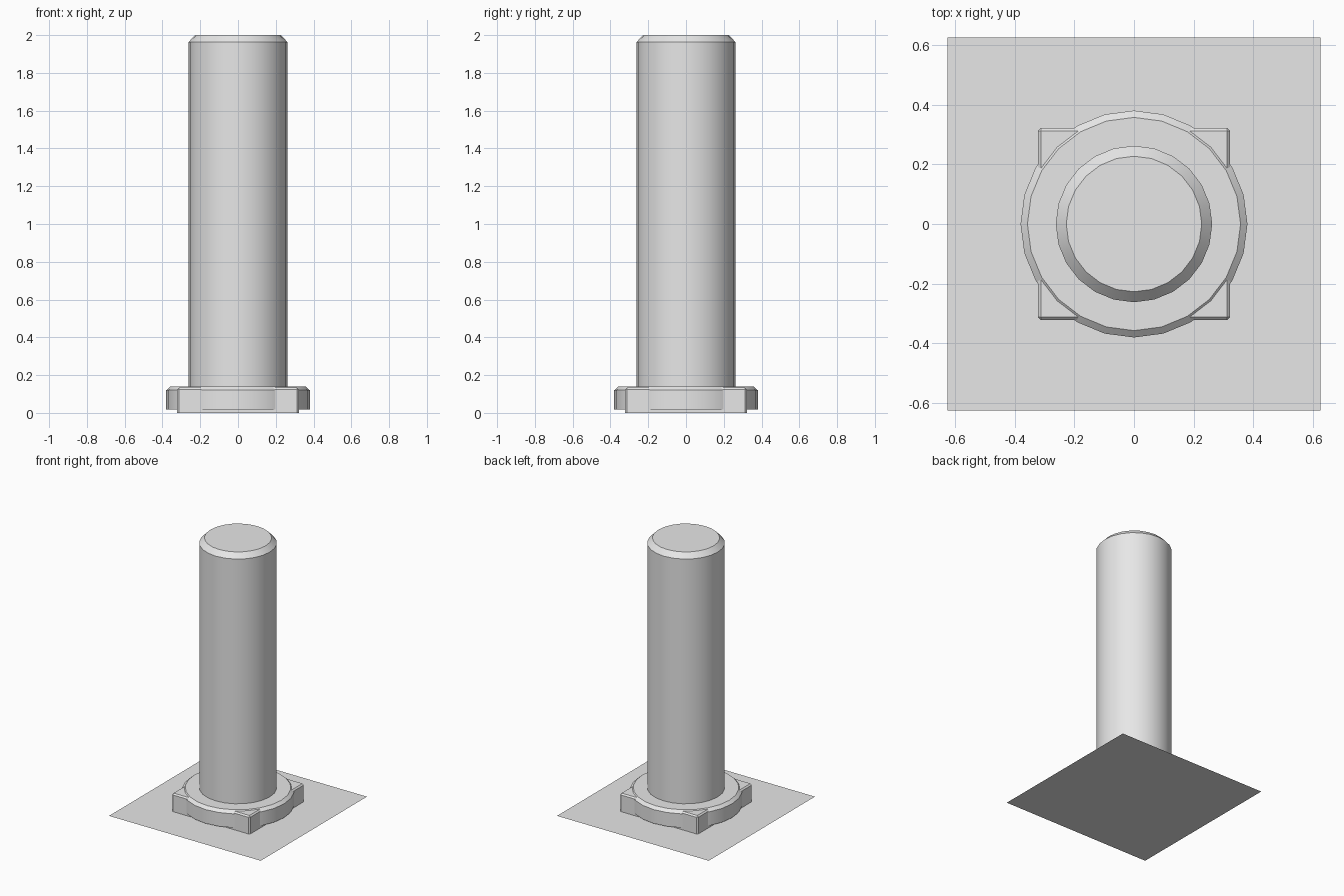
import bpy, bmesh, math

if "Cube" in bpy.data.objects:
    bpy.data.objects.remove(bpy.data.objects["Cube"])

grey = bpy.data.materials.new("plain_grey")
grey.diffuse_color = (0.8, 0.8, 0.8, 1)
grey.use_nodes = True
grey.node_tree.nodes["Principled BSDF"].inputs["Base Color"].default_value = grey.diffuse_color


def finish(name, bm, smooth=False):
    bmesh.ops.recalc_face_normals(bm, faces=bm.faces[:])
    mesh = bpy.data.meshes.new(name)
    bm.to_mesh(mesh)
    bm.free()
    mesh.materials.append(grey)
    ob = bpy.data.objects.new(name, mesh)
    bpy.context.collection.objects.link(ob)
    if smooth:
        bpy.ops.object.select_all(action='DESELECT')
        ob.select_set(True)
        bpy.context.view_layer.objects.active = ob
        bpy.ops.object.shade_smooth_by_angle(angle=math.radians(30))
    return ob


def turned(name, profile, sides=24):
    """Closed round part from (radius, height) rings."""
    bm = bmesh.new()
    rings = [[bm.verts.new((r * math.cos(2 * math.pi * i / sides),
                            r * math.sin(2 * math.pi * i / sides), z))
              for i in range(sides)] for r, z in profile]
    for a, b in zip(rings, rings[1:]):
        for i in range(sides):
            j = (i + 1) % sides
            bm.faces.new((a[i], a[j], b[j], b[i]))
    bm.faces.new(rings[0])
    bm.faces.new(rings[-1])
    return finish(name, bm, True)


# Flat ground plate belonging to the model
bm = bmesh.new()
bmesh.ops.create_grid(bm, x_segments=1, y_segments=1, size=0.625)
finish("floor_plate", bm)

# Square plinth with bevelled corners and top edge, flat underneath
bm = bmesh.new()
bmesh.ops.create_cube(bm, size=1)
for v in bm.verts:
    v.co = (v.co.x * 0.644, v.co.y * 0.644, 0.0 if v.co.z < 0 else 0.134)
edges = [e for e in bm.edges if any(v.co.z > 0.01 for v in e.verts)]
bmesh.ops.bevel(bm, geom=edges, offset=0.01, segments=1, affect='EDGES')
finish("square_plinth", bm)

# Round collar with chamfered rim
turned("round_collar", [(0.38, 0.017), (0.38, 0.12), (0.357, 0.14)])

# Shaft with chamfered top
turned("shaft", [(0.262, 0.1), (0.262, 1.963), (0.227, 2.0)])
